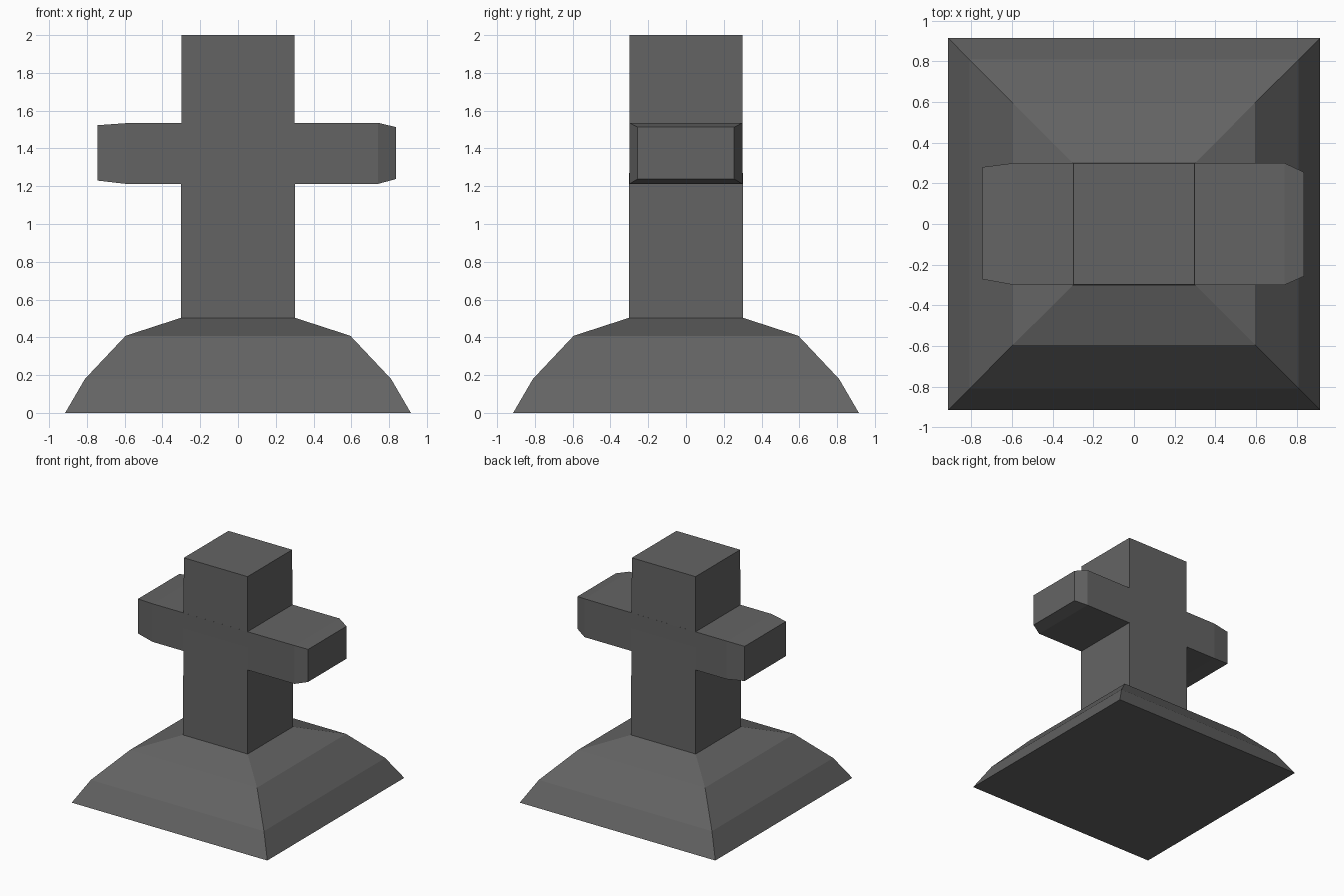
import bpy, bmesh

if "Cube" in bpy.data.objects:
    bpy.data.objects.remove(bpy.data.objects["Cube"])

stone = bpy.data.materials.new("dark grey stone")
stone.diffuse_color = (0.127, 0.127, 0.127, 1)
stone.use_nodes = True
stone.node_tree.nodes["Principled BSDF"].inputs["Base Color"].default_value = stone.diffuse_color


def loft(bm, rings, start=None):
    """Bridge successive four-corner rings; returns the last ring's verts."""
    prev = start
    for ring in rings:
        cur = [bm.verts.new(p) for p in ring]
        if prev:
            for i in range(4):
                j = (i + 1) % 4
                bm.faces.new((prev[i], prev[j], cur[j], cur[i]))
        elif start is None:
            bm.faces.new(cur[::-1])
        prev = cur
    bm.faces.new(prev)


def finish(name, bm):
    bmesh.ops.recalc_face_normals(bm, faces=bm.faces)
    me = bpy.data.meshes.new(name)
    bm.to_mesh(me)
    bm.free()
    me.materials.append(stone)
    ob = bpy.data.objects.new(name, me)
    bpy.context.collection.objects.link(ob)


def square(h, z):
    return [(-h, -h, z), (h, -h, z), (h, h, z), (-h, h, z)]


def section(x, y0, y1, z0, z1):
    return [(x, y0, z0), (x, y1, z0), (x, y1, z1), (x, y0, z1)]


# Stepped mound and upright shaft as one stack of square rings
bm = bmesh.new()
loft(bm, [square(h, z) for h, z in
          [(0.915, 0), (0.81, 0.18), (0.595, 0.408), (0.303, 0.503),
           (0.298, 2.0)]])
finish("base_and_shaft", bm)

# Cross arm with tapered ends, running through the shaft
bm = bmesh.new()
loft(bm, [section(-0.745, -0.272, 0.28, 1.23, 1.523),
          section(-0.59, -0.3, 0.3, 1.212, 1.534),
          section(0.74, -0.3, 0.3, 1.212, 1.536),
          section(0.836, -0.257, 0.255, 1.238, 1.513)])
finish("cross_arm", bm)
